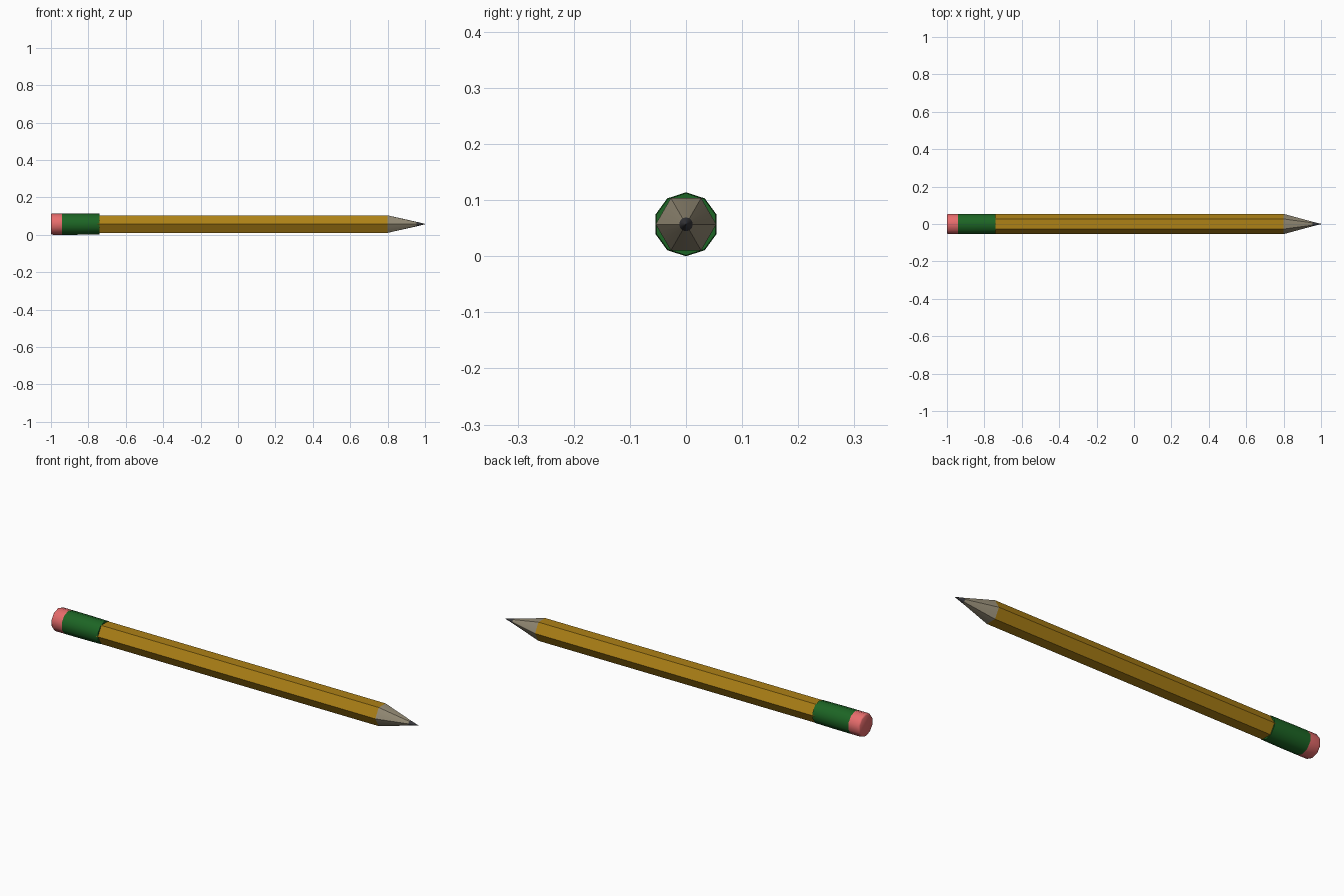
import bpy, bmesh
from math import sin, cos, pi, radians

if "Cube" in bpy.data.objects:
    bpy.data.objects.remove(bpy.data.objects["Cube"])

CZ = 0.057  # height of the pencil axis


def ngon_radius(r, a, sides):
    """Distance from centre to the edge of a polygon with a corner at angle 0."""
    step = 2 * pi / sides
    return r * cos(step / 2) / cos(a % step - step / 2)


def ring(x, r, count, phase=0.0, hexagon=False):
    pts = []
    for i in range(count):
        a = 2 * pi * i / count + phase
        d = ngon_radius(r, a, 6) if hexagon else r
        pts.append((x, d * cos(a), CZ + d * sin(a)))
    return pts


def loft(name, rings, color, smooth=None):
    bm = bmesh.new()
    loops = [[bm.verts.new(p) for p in pts] for pts in rings]
    n = len(loops[0])
    for a, b in zip(loops, loops[1:]):
        for i in range(n):
            j = (i + 1) % n
            bm.faces.new((a[i], a[j], b[j], b[i]))
    bm.faces.new(loops[0])
    bm.faces.new(loops[-1])
    bmesh.ops.recalc_face_normals(bm, faces=bm.faces)
    me = bpy.data.meshes.new(name)
    bm.to_mesh(me)
    bm.free()
    ob = bpy.data.objects.new(name, me)
    bpy.context.collection.objects.link(ob)
    mat = bpy.data.materials.new(name + "_color")
    mat.diffuse_color = (*color, 1)
    mat.use_nodes = True
    mat.node_tree.nodes["Principled BSDF"].inputs["Base Color"].default_value = mat.diffuse_color
    me.materials.append(mat)
    if smooth:
        bpy.ops.object.select_all(action='DESELECT')
        ob.select_set(True)
        bpy.context.view_layer.objects.active = ob
        bpy.ops.object.shade_smooth_by_angle(angle=radians(smooth))
    return ob


# Hexagonal painted shaft, flat side up
loft("shaft", [ring(-0.75, 0.054, 6), ring(0.80, 0.054, 6)], (0.42, 0.22, 0.008))

# Sharpened wood: hexagon blending into a round cone
N = 24
loft("sharpened_wood", [ring(0.80, 0.054, N, hexagon=True), ring(0.955, 0.012, N)],
     (0.30, 0.26, 0.18), 40)

# Lead point
loft("lead", [ring(0.955, 0.012, N), ring(1.0, 0.001, N)], (0.04, 0.04, 0.045), 40)

# Ten-sided ferrule, slightly narrower where it grips the shaft
P = pi / 10
loft("ferrule", [ring(-0.94, 0.057, 10, P), ring(-0.86, 0.057, 10, P),
                 ring(-0.74, 0.0555, 10, P)], (0.012, 0.13, 0.018), 40)

# Eraser with a softened end
loft("eraser", [ring(-1.0, 0.051, 10, P), ring(-0.997, 0.055, 10, P),
                ring(-0.99, 0.057, 10, P), ring(-0.94, 0.057, 10, P)],
     (0.80, 0.15, 0.15), 40)
